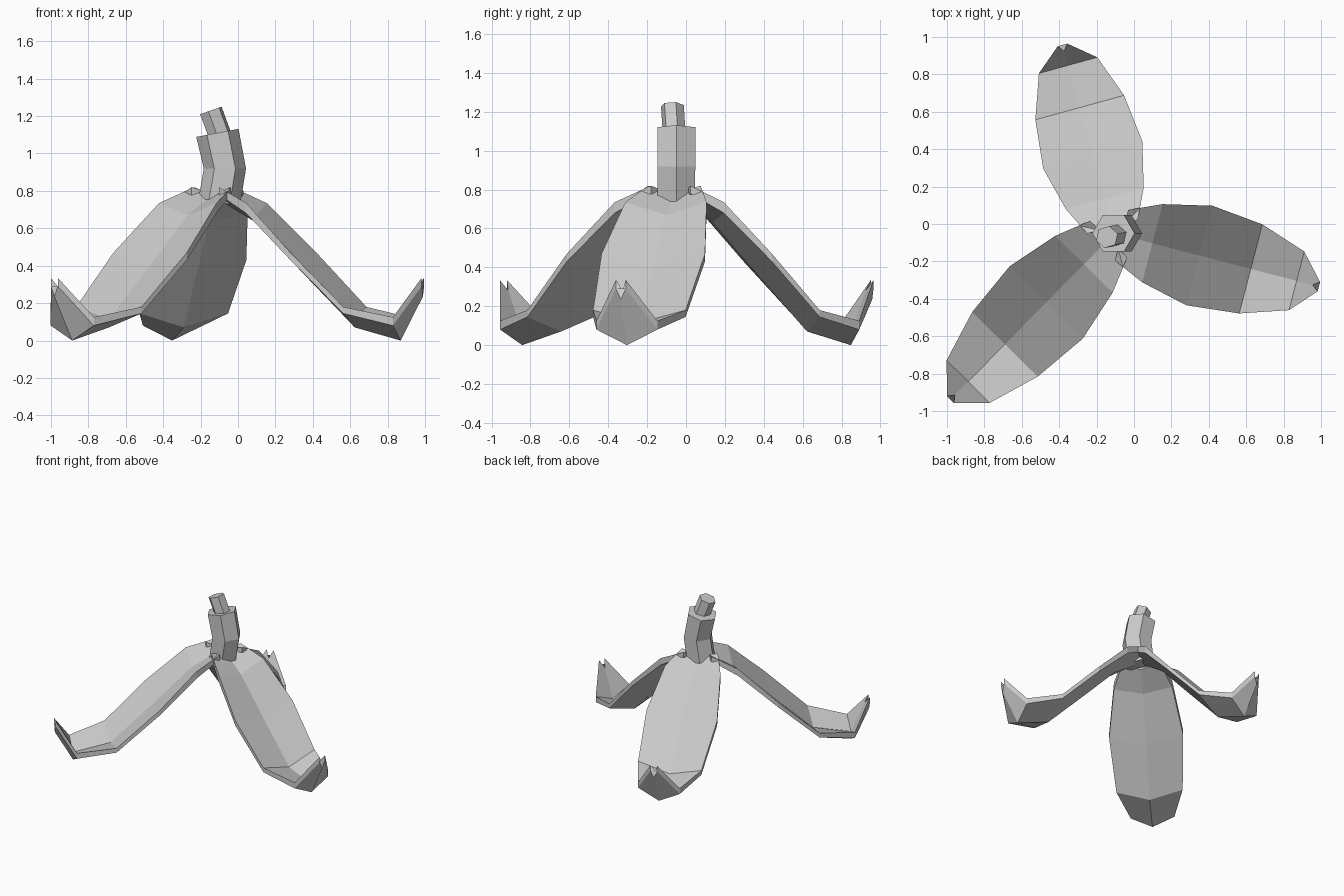
import bpy
import bmesh
from math import cos, sin, radians, pi
from mathutils import Vector, Matrix

if "Cube" in bpy.data.objects:
    bpy.data.objects.remove(bpy.data.objects["Cube"])

grey = bpy.data.materials.new("plain grey")
grey.use_nodes = True
colour = (0.6, 0.6, 0.6, 1)
grey.diffuse_color = colour
grey.node_tree.nodes["Principled BSDF"].inputs["Base Color"].default_value = colour

CENTRE = Vector((-0.105, -0.05, 0))


def loft(name, rings):
    """Skin a closed, flat-shaded solid over matching rings of points."""
    bm = bmesh.new()
    loops = [[bm.verts.new(p) for p in ring] for ring in rings]
    count = len(loops[0])
    for a, b in zip(loops, loops[1:]):
        for i in range(count):
            j = (i + 1) % count
            bm.faces.new((a[i], a[j], b[j], b[i]))
    bm.faces.new(loops[0])
    bm.faces.new(loops[-1])
    bmesh.ops.recalc_face_normals(bm, faces=bm.faces)
    mesh = bpy.data.meshes.new(name)
    bm.to_mesh(mesh)
    bm.free()
    mesh.materials.append(grey)
    obj = bpy.data.objects.new(name, mesh)
    bpy.context.collection.objects.link(obj)


# Peel strip: distance, half width, edge top, edge bottom, rib top, rib bottom
STRIP = [
    (0.04, 0.14, 0.82, 0.78, 0.78, 0.73),
    (0.21, 0.216, 0.735, 0.68, 0.67, 0.63),
    (0.47, 0.275, 0.47, 0.43, 0.40, 0.36),
    (0.754, 0.246, 0.18, 0.145, 0.115, 0.07),
    (1.007, 0.162, 0.125, 0.08, 0.06, 0.0),
    (1.13, 0.026, 0.335, 0.29, 0.28, 0.235),
]


def peel_strip(name, angle, stretch):
    rings = []
    turn = Matrix.Rotation(radians(angle), 3, "Z")
    for d, w, edge_top, edge_low, rib_top, rib_low in STRIP:
        d *= stretch
        inner = d - 0.035 if d > 1.13 * stretch - 0.01 else d
        section = [(d, w, edge_top), (inner, 0, rib_top), (d, -w, edge_top),
                   (d, -w, edge_low), (d, 0, rib_low), (d, w, edge_low)]
        rings.append([CENTRE + turn @ Vector(p) for p in section])
    loft(name, rings)


peel_strip("left_peel", -14.6, 1.0)
peel_strip("back_peel", 105.4, 0.925)
peel_strip("front_right_peel", 225.4, 1.105)


def hexagon(x, y, z, radius, slope, twist=0):
    """Six-sided ring whose height rises with x by the given slope."""
    points = []
    for i in range(6):
        a = i * pi / 3 + twist
        dx = radius * cos(a)
        points.append((x + dx, y + radius * sin(a), z + slope * dx))
    return points


# Bent stem and its narrow cut end
loft("stem", [hexagon(-0.10, -0.05, 0.74, 0.11, -0.2),
              hexagon(-0.07, -0.05, 0.92, 0.113, 0),
              hexagon(-0.11, -0.05, 1.11, 0.113, 0.19)])
loft("stem_tip", [hexagon(-0.09, -0.06, 1.08, 0.06, 0.35, 0.3),
                  hexagon(-0.145, -0.07, 1.23, 0.06, 0.35, 0.3)])
